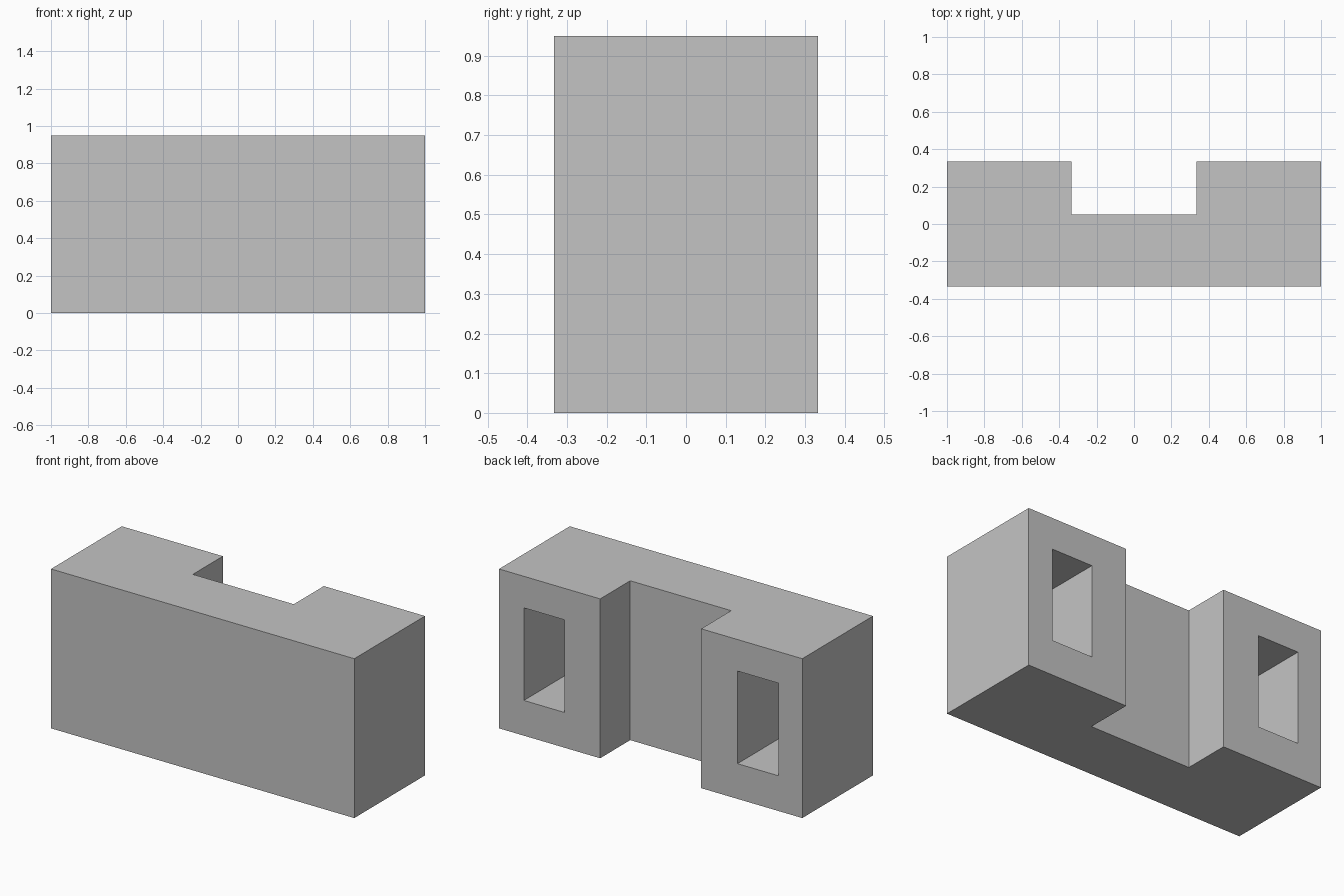
import bpy
import bmesh
from mathutils import Matrix, Vector

default = bpy.data.objects.get("Cube")
if default:
    bpy.data.objects.remove(default, do_unlink=True)

HEIGHT = 0.95
BACK = 0.333
RECESS_FLOOR = -0.165

grey = bpy.data.materials.new("plain grey")
grey.use_nodes = True
colour = (0.55, 0.55, 0.55, 1)
grey.diffuse_color = colour
grey.node_tree.nodes["Principled BSDF"].inputs["Base Color"].default_value = colour


def add_object(name, bm):
    bmesh.ops.recalc_face_normals(bm, faces=bm.faces)
    mesh = bpy.data.meshes.new(name)
    bm.to_mesh(mesh)
    bm.free()
    mesh.materials.append(grey)
    obj = bpy.data.objects.new(name, mesh)
    bpy.context.collection.objects.link(obj)
    return obj


def box(name, low, high):
    low, high = Vector(low), Vector(high)
    bm = bmesh.new()
    bmesh.ops.create_cube(bm, size=1, matrix=Matrix.Translation((low + high) / 2)
                          @ Matrix.Diagonal((*(high - low), 1)))
    return add_object(name, bm)


# U-shaped body: a plan outline raised to full height
half = [(1, -BACK), (1, BACK), (0.333, BACK), (0.333, 0.05)]
outline = half + [(-x, y) for x, y in reversed(half)]
bm = bmesh.new()
base = bm.faces.new([bm.verts.new((x, y, 0)) for x, y in outline])
raised = bmesh.ops.extrude_face_region(bm, geom=[base], use_keep_orig=True)
top = [v for v in raised["geom"] if isinstance(v, bmesh.types.BMVert)]
bmesh.ops.translate(bm, verts=top, vec=(0, 0, HEIGHT))
body = add_object("body", bm)

# Deep rectangular recess in the back of each wing
for side, x0, x1 in (("left", 0.567, 0.836), ("right", -0.843, -0.573)):
    cutter = box(side + "_recess_cutter", (x0, RECESS_FLOOR, 0.21), (x1, BACK + 0.1, 0.762))
    cutter.hide_render = True
    cut = body.modifiers.new(side + " recess", 'BOOLEAN')
    cut.operation = 'DIFFERENCE'
    cut.solver = 'EXACT'
    cut.object = cutter
    bpy.context.view_layer.objects.active = body
    bpy.ops.object.modifier_apply(modifier=cut.name)
    bpy.data.objects.remove(cutter, do_unlink=True)
